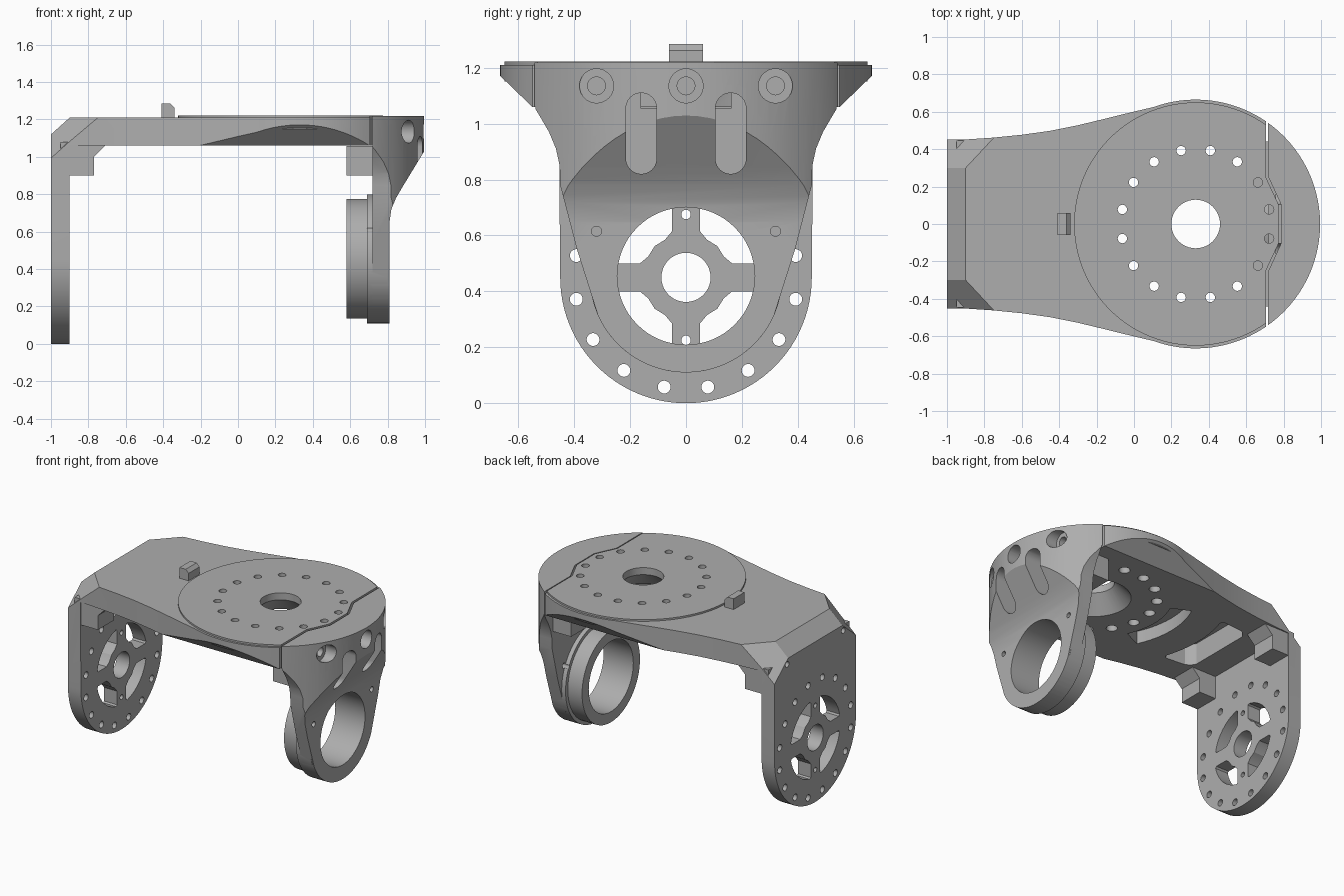
import bpy, bmesh
from math import sin, cos, radians, pi
from mathutils import Vector

if "Cube" in bpy.data.objects:
    bpy.data.objects.remove(bpy.data.objects["Cube"])

grey = bpy.data.materials.new("matte grey")
grey.use_nodes = True
COLOUR = (0.42, 0.42, 0.42, 1)
grey.diffuse_color = COLOUR
grey.node_tree.nodes["Principled BSDF"].inputs["Base Color"].default_value = COLOUR

DISC_X, DISC_R = 0.33, 0.665   # turntable centre and radius
PIVOT_Z = 0.455                # height of both side pivots


def place(axis, p, t):
    return {"x": (t, p[0], p[1]), "y": (p[0], t, p[1]), "z": (p[0], p[1], t)}[axis]


def arc(cx, cy, r, a0, a1, n):
    return [(cx + r * cos(radians(a0 + (a1 - a0) * i / n)),
             cy + r * sin(radians(a0 + (a1 - a0) * i / n))) for i in range(n + 1)]


def circle(cx, cy, r, n=64):
    return arc(cx, cy, r, 0, 360, n)[:-1]


def mirrored(half):
    """Close a profile given on its positive side; order runs along the edge."""
    return half


def prism(name, axis, outlines, a, b):
    """Extrude one or more closed outlines along an axis."""
    bm = bmesh.new()
    for pts in outlines:
        lo = [bm.verts.new(place(axis, p, a)) for p in pts]
        hi = [bm.verts.new(place(axis, p, b)) for p in pts]
        bm.faces.new(lo)
        bm.faces.new(hi[::-1])
        for i in range(len(pts)):
            j = (i + 1) % len(pts)
            bm.faces.new((lo[j], lo[i], hi[i], hi[j]))
    bmesh.ops.recalc_face_normals(bm, faces=bm.faces)
    me = bpy.data.meshes.new(name)
    bm.to_mesh(me)
    bm.free()
    me.materials.append(grey)
    ob = bpy.data.objects.new(name, me)
    bpy.context.collection.objects.link(ob)
    return ob


def combine(ob, other, how):
    mod = ob.modifiers.new("bool", "BOOLEAN")
    mod.operation, mod.solver, mod.object = how, "EXACT", other
    bpy.context.view_layer.objects.active = ob
    bpy.ops.object.modifier_apply(modifier=mod.name)
    bpy.data.objects.remove(other)


def cut(ob, axis, outlines, a, b):
    combine(ob, prism("cutter", axis, outlines, a, b), "DIFFERENCE")


def add(ob, axis, outlines, a, b):
    combine(ob, prism("extra", axis, outlines, a, b), "UNION")


def keep(ob, axis, outline, a, b):
    combine(ob, prism("limit", axis, [outline], a, b), "INTERSECT")


def bolt_ring(cx, cy, r, n=16):
    return [(cx + 0.4 * cos((i + 0.5) * 2 * pi / n), cy + 0.4 * sin((i + 0.5) * 2 * pi / n))
            for i in range(n)]


def drill(ob, axis, centres, r, a, b):
    cut(ob, axis, [circle(x, y, r, 20) for x, y in centres], a, b)


def both(half):
    """Half outline (x, +y) from one end to the other, mirrored in y."""
    return half + [(x, -y) for x, y in reversed(half) if y > 0]


def flip(half):
    """Half outline (+y, z) from top to bottom, mirrored in y."""
    return half + [(-y, z) for y, z in reversed(half) if y > 0]


def box(x0, x1, y0, y1):
    return [(x0, y0), (x1, y0), (x1, y1), (x0, y1)]


# Main bracket: L-shaped side profile limited by plan and end outlines
bracket = prism("main_bracket", "y", [[(-1, 0), (-0.9, 0), (-0.9, 1.06), (0.9, 1.06),
                                       (0.9, 1.21), (-0.9, 1.21), (-1, 1.12)]], -0.8, 0.8)
seam = [(0.705, 0.25), (0.775, 0.1)]
plan = both([(-1.1, 0.45), (-0.9, 0.452), (-0.75, 0.462), (-0.6, 0.477), (-0.45, 0.498),
             (-0.3, 0.528), (-0.15, 0.564), (0, 0.601)]
            + arc(DISC_X, 0, DISC_R, 110, 55.7, 18) + seam)
keep(bracket, "z", plan, -0.1, 1.4)
stadium = flip([(0.7, 1.3), (0.7, 1.205), (0.55, 1.06), (0.455, 1.05)]
               + arc(0, 0.45, 0.45, 0, -90, 24)[:-1] + [(0, 0)])
keep(bracket, "x", stadium, -1.2, 1.2)

# Sloping facets on the two upper corners
bm = bmesh.new()
bm.from_mesh(bracket.data)
for s in (1, -1):
    got = bmesh.ops.bisect_plane(bm, geom=bm.verts[:] + bm.edges[:] + bm.faces[:],
                                 plane_co=(-0.9, 0.3 * s, 1.21),
                                 plane_no=Vector((-0.9, 0.84 * s, 1)).normalized(),
                                 clear_outer=True)
    rim = [e for e in got["geom_cut"] if isinstance(e, bmesh.types.BMEdge)]
    bmesh.ops.holes_fill(bm, edges=rim, sides=0)
bmesh.ops.recalc_face_normals(bm, faces=bm.faces)
bm.to_mesh(bracket.data)
bm.free()

# Corner lugs below the plate, at the big side plate
for y0, y1 in ((0.27, 0.447), (-0.447, -0.27)):
    add(bracket, "y", [[(-0.95, 0.9), (-0.77, 0.9), (-0.77, 1.0), (-0.69, 1.08), (-0.95, 1.08)]], y0, y1)

# Turntable disc on top, cut off at the seam
disc_plan = both(arc(DISC_X, 0, 0.65, 180, 54.8, 44) + seam)
add(bracket, "z", [disc_plan], 1.15, 1.222)

# Plate openings: window, bolt ring, centre bore, underside pocket
window = both([(-0.705, 0.225), (-0.69, 0.25), (-0.655, 0.277), (-0.51, 0.29), (-0.49, 0.275)]
              + arc(DISC_X, 0, 0.86, 162, 180, 6)[:-1] + [(-0.53, 0)])
cut(bracket, "z", [window], 0.95, 1.4)
drill(bracket, "z", bolt_ring(DISC_X, 0, 0.4), 0.025, 1.0, 1.4)
drill(bracket, "z", bolt_ring(DISC_X, 0, 0.4)[2:-2], 0.036, 1.0, 1.13)
pocket = arc(DISC_X, 0, 0.64, 155, 205, 12) + arc(DISC_X, 0, 0.5, 205, 155, 12)
cut(bracket, "z", [pocket], 1.0, 1.15)
cut(bracket, "z", [circle(DISC_X, 0, 0.13, 48)], 0.95, 1.4)
bpy.ops.mesh.primitive_cone_add(vertices=48, radius1=0.24, radius2=0.1, depth=0.15,
                                location=(DISC_X, 0, 1.13))
combine(bracket, bpy.context.object, "DIFFERENCE")

# Big side plate: spoked windows, hub bore, bolt ring and small screw holes
quarter = [(0.05, 0.165), (0.05, 0.26)] + arc(0, 0, 0.275, 77, 13, 10) + [
    (0.26, 0.05), (0.165, 0.05), (0.135, 0.075), (0.112, 0.112), (0.075, 0.135)]
cut(bracket, "x", [[(sy * y, 0.45 + sz * z) for y, z in quarter]
                   for sy in (1, -1) for sz in (1, -1)], -1.1, -0.8)
cut(bracket, "x", [circle(0, 0.45, 0.088, 40)], -1.1, -0.8)
drill(bracket, "x", bolt_ring(0, 0.45, 0.4), 0.023, -1.1, -0.8)
drill(bracket, "x", [(0, 0.225), (0, 0.675)], 0.017, -1.1, -0.8)
drill(bracket, "x", [(0.31, 1.08), (-0.31, 1.08)], 0.02, -1.1, -0.93)

# Alignment key on the disc rim
key = prism("alignment_key", "y", [[(-0.41, 1.2), (-0.34, 1.2), (-0.34, 1.262),
                                    (-0.362, 1.285), (-0.41, 1.285)]], -0.06, 0.06)

# Hooded arm: side profile limited by the disc cylinder and the arm outline
arm = prism("hooded_arm", "y", [[(0.72, 0.05), (0.81, 0.05), (0.81, 0.65), (0.82, 0.72),
                                 (0.845, 0.78), (0.88, 0.84), (1.02, 1.07), (1.02, 1.218),
                                 (0.716, 1.218), (0.716, 1.06), (0.72, 1.06)]], -0.8, 0.8)
keep(arm, "z", circle(DISC_X, 0, DISC_R, 96), -0.1, 1.4)
outline = flip([(0.56, 1.3), (0.555, 1.08), (0.525, 1.03), (0.49, 0.97), (0.465, 0.91),
                (0.452, 0.85), (0.45, 0.78), (0.39, 0.55)]
               + arc(0, PIVOT_Z, 0.345, -24, -90, 16)[:-1] + [(0, PIVOT_Z - 0.345)])
keep(arm, "x", outline, 0.5, 1.2)
cut(arm, "z", [both([(0.6, 0.256), (0.716, 0.256), (0.786, 0.105)])], 1.055, 1.4)

# Flange, bearing sleeve and bore
add(arm, "x", [circle(0, PIVOT_Z, 0.345)], 0.69, 0.8)
add(arm, "x", [circle(0, PIVOT_Z, 0.32)], 0.58, 0.75)
cut(arm, "x", [circle(0, PIVOT_Z, 0.246)], 0.5, 1.1)

# Fixing lugs behind the arm
add(arm, "z", [box(0.58, 0.74, 0.18, 0.44), box(0.58, 0.74, -0.44, -0.18)], 0.9, 1.057)

# Counterbored screws, slots and small holes in the arm
screws = [(y, 1.135) for y in (-0.32, 0, 0.32)]
cut(arm, "x", [circle(y, z, 0.061, 32) for y, z in screws], 0.86, 1.2)
drill(arm, "x", screws, 0.032, 0.8, 1.2)
cut(arm, "x", [arc(y, 1.055, 0.055, 0, 180, 12) + arc(y, 0.875, 0.055, 180, 360, 12)
               for y in (-0.16, 0.16)], 0.76, 1.2)
drill(arm, "x", [(-0.32, 0.615), (0.32, 0.615)], 0.018, 0.6, 1.1)

# Smooth round walls, keep edges sharp
for ob in (bracket, key, arm):
    bpy.ops.object.select_all(action="DESELECT")
    ob.select_set(True)
    bpy.context.view_layer.objects.active = ob
    bpy.ops.object.shade_smooth_by_angle(angle=radians(25))
